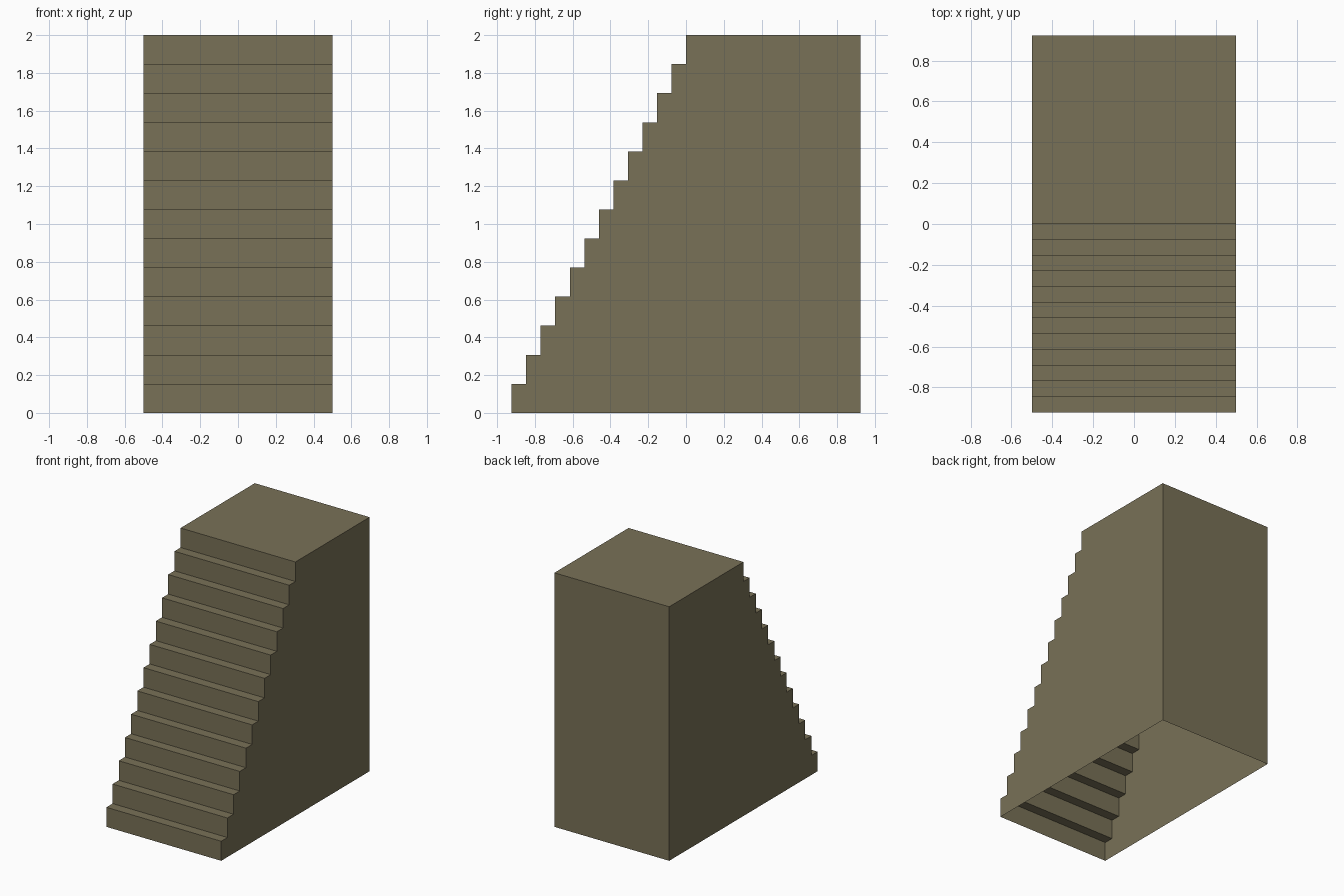
import bpy, bmesh

if "Cube" in bpy.data.objects:
    bpy.data.objects.remove(bpy.data.objects["Cube"])

STEPS = 13
RISE = 2.0 / STEPS
RUN = 1.0 / STEPS
HALF_W = 0.5
HALF_D = 12 * RUN

# Side profile (y, z): front foot, up the steps, back along the top, down the rear
profile = [(-HALF_D, 0.0)]
for i in range(STEPS):
    y = -HALF_D + i * RUN
    profile.append((y, (i + 1) * RISE))
    if i < STEPS - 1:
        profile.append((y + RUN, (i + 1) * RISE))
profile += [(HALF_D, 2.0), (HALF_D, 0.0)]

bm = bmesh.new()
left = [bm.verts.new((-HALF_W, y, z)) for y, z in profile]
right = [bm.verts.new((HALF_W, y, z)) for y, z in profile]

# Side walls
bm.faces.new(left)
bm.faces.new(list(reversed(right)))

# Risers, treads, landing and rear wall; the underside stays open
for i in range(len(profile) - 1):
    bm.faces.new((left[i], right[i], right[i + 1], left[i + 1]))

# Make all faces point outwards
bmesh.ops.recalc_face_normals(bm, faces=bm.faces[:])
bm.normal_update()
if next(f for f in bm.faces if f.calc_center_median().z > 1.999).normal.z < 0:
    bmesh.ops.reverse_faces(bm, faces=bm.faces[:])

mesh = bpy.data.meshes.new("staircase")
bm.to_mesh(mesh)
bm.free()
stairs = bpy.data.objects.new("staircase", mesh)
bpy.context.collection.objects.link(stairs)

# Olive brown stone
mat = bpy.data.materials.new("olive_brown")
mat.diffuse_color = (0.19, 0.165, 0.095, 1.0)
mat.use_nodes = True
mat.node_tree.nodes["Principled BSDF"].inputs["Base Color"].default_value = mat.diffuse_color
mesh.materials.append(mat)
